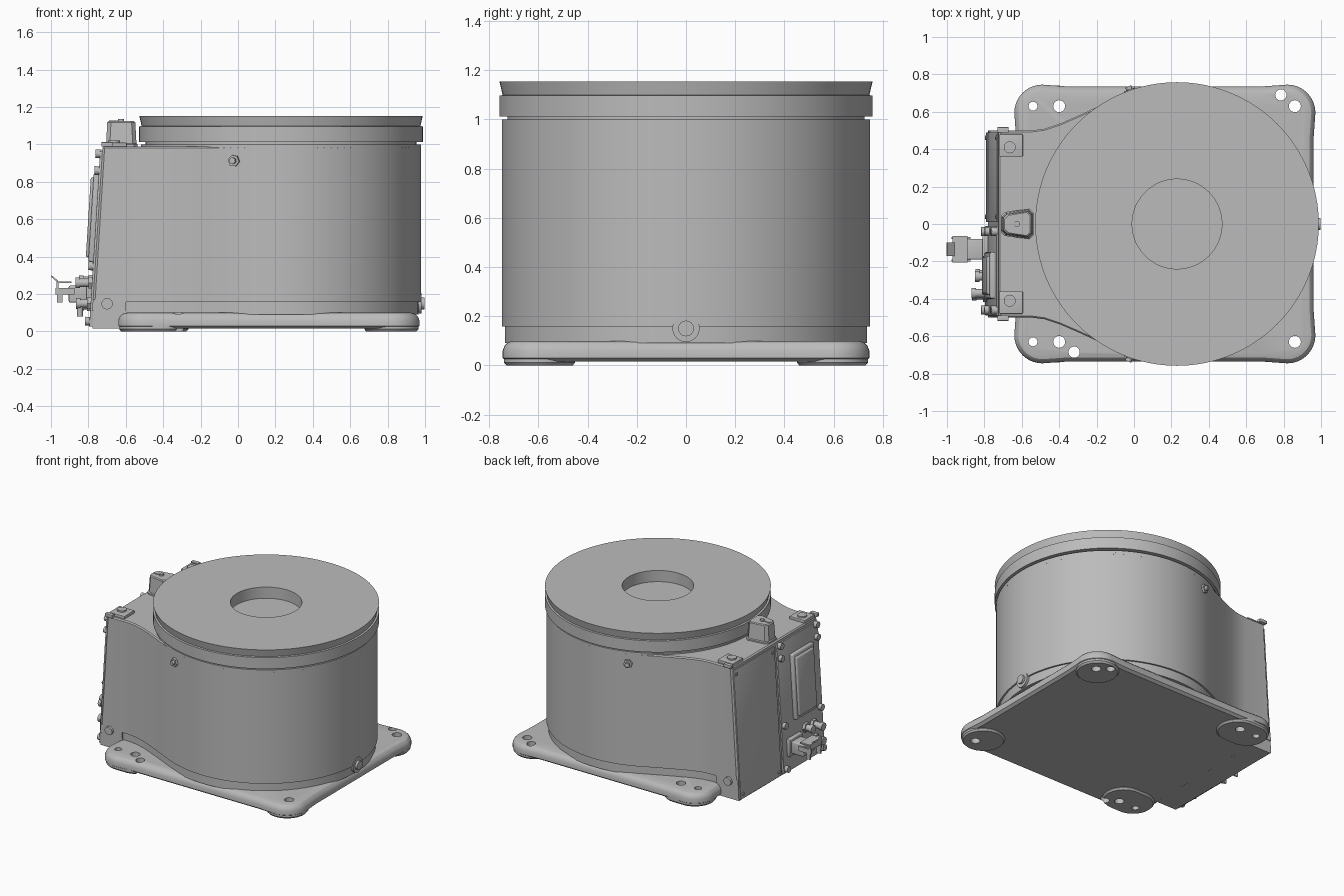
import bpy, bmesh
from math import sin, cos, pi, radians, sqrt
from mathutils import Matrix, Vector

cube = bpy.data.objects.get("Cube")
if cube:
    bpy.data.objects.remove(cube)

grey = bpy.data.materials.new("machine grey")
grey.use_nodes = True
grey.diffuse_color = (0.5, 0.5, 0.5, 1)
grey.node_tree.nodes["Principled BSDF"].inputs["Base Color"].default_value = (0.5, 0.5, 0.5, 1)

CX, R, TILT = 0.23, 0.748, 0.0624
parts = []


def finish(name, bm):
    bmesh.ops.recalc_face_normals(bm, faces=bm.faces)
    mesh = bpy.data.meshes.new(name)
    bm.to_mesh(mesh)
    bm.free()
    mesh.materials.append(grey)
    ob = bpy.data.objects.new(name, mesh)
    bpy.context.collection.objects.link(ob)
    parts.append(ob)
    return ob


def loft(name, rings):
    """Skin equal-length rings of points and cap both ends."""
    bm = bmesh.new()
    rows = [[bm.verts.new(p) for p in ring] for ring in rings]
    for a, b in zip(rows, rows[1:]):
        for i in range(len(a)):
            j = (i + 1) % len(a)
            bm.faces.new((a[i], a[j], b[j], b[i]))
    bm.faces.new(rows[0])
    bm.faces.new(rows[-1])
    return finish(name, bm)


def circle(x, y, z, r, n=24):
    return [(x + r * cos(2 * pi * i / n), y + r * sin(2 * pi * i / n), z) for i in range(n)]


def lathe(name, x, y, profile, n=24):
    return loft(name, [circle(x, y, z, r, n) for r, z in profile])


def box(name, centre, size, bevel=0.0, tilt=0.0):
    bm = bmesh.new()
    bmesh.ops.create_cube(bm, size=1)
    bmesh.ops.scale(bm, vec=size, verts=bm.verts)
    if bevel:
        bmesh.ops.bevel(bm, geom=bm.edges[:], offset=bevel, segments=3, profile=0.5, affect='EDGES')
    bmesh.ops.transform(bm, matrix=Matrix.Translation(centre) @ Matrix.Rotation(tilt, 4, 'Y'), verts=bm.verts)
    return finish(name, bm)


def rod(name, centre, axis, r, length, n=20):
    """Cylinder centred at a point along any axis."""
    bm = bmesh.new()
    turn = Vector((0, 0, 1)).rotation_difference(Vector(axis)).to_matrix().to_4x4()
    bmesh.ops.create_cone(bm, cap_ends=True, segments=n, radius1=r, radius2=r, depth=length,
                          matrix=Matrix.Translation(centre) @ turn)
    return finish(name, bm)


def back_x(z):
    return -0.785 + TILT * (z - 0.02)


def on_panel(z, out, y):
    return (back_x(z) - out, y, z)


# Base plate: rounded corners with slightly hollow edges
def base_ring(inset, z):
    pts = []
    for q, (x, y) in enumerate([(0.82, 0.595), (-0.49, 0.595), (-0.49, -0.595), (0.82, -0.595)]):
        r = 0.15 - inset
        d = Vector((cos(q * pi / 2), sin(q * pi / 2)))
        side = Vector((-d.y, d.x))
        c = Vector((x, y))
        pts.append(c + d * (r - 0.01) - side * 0.14)
        pts += [c + d * r * cos(t * pi / 20) + side * r * sin(t * pi / 20) for t in range(11)]
        pts.append(c + side * (r - 0.01) - d * 0.14)
    return [(p.x, p.y, z) for p in pts]


base = loft("base_plate", [base_ring(i, z) for i, z in
            ((0.02, 0.015), (0, 0.03), (0, 0.06), (0.008, 0.08), (0.022, 0.094), (0.045, 0.1))])

# Foot pads under the corners
drilled = [base]
for sy in (-1, 1):
    for name, x0, x1 in (("left", 0.82, 0.82), ("right", -0.49, -0.41)):
        def pad_ring(r, z):
            return [((x1 if cos(a) > 0 else x0) + r * cos(a), sy * 0.595 + r * sin(a), z)
                    for a in [2 * pi * (i + 0.5) / 48 for i in range(48)]]
        drilled.append(loft(name + "_foot_pad", [pad_ring(0.135, 0), pad_ring(0.145, 0.012), pad_ring(0.145, 0.03)]))

# Mounting holes through plate and pads
holes = [(-0.54, 0.63, 0.024), (-0.4, 0.63, 0.032), (0.785, 0.69, 0.03), (0.86, 0.63, 0.032),
         (-0.54, -0.63, 0.024), (-0.4, -0.63, 0.032), (-0.32, -0.685, 0.03), (0.86, -0.63, 0.032)]
for x, y, r in holes:
    cutter = rod("hole_cutter", (x, y, 0.05), (0, 0, 1), r, 0.3, 24)
    parts.remove(cutter)
    cutter.hide_render = True
    cutter.hide_set(True)
    for ob in drilled:
        if ob is base or (Vector((x, y, 0)) - sum((v.co for v in ob.data.vertices), Vector()) /
                          len(ob.data.vertices)).length < 0.25:
            mod = ob.modifiers.new("hole", 'BOOLEAN')
            mod.object, mod.operation, mod.solver = cutter, 'DIFFERENCE', 'EXACT'


# Housing: drum that blends into a narrow tail with a leaning back
def housing_ring(z, inset=0.0):
    r = R - inset
    half = [(back_x(z) + inset, 0.488), (back_x(z) + 0.012 + inset, 0.5), (-0.55, 0.5), (-0.48, 0.509),
            (-0.4, 0.535), (-0.3, 0.578), (-0.2, 0.624)]
    half = [(x, y - inset) for x, y in half]
    half += [(CX + r * cos(a), r * sin(a)) for a in [radians(114 - 114 * i / 38) for i in range(39)]]
    half += [(x, -y) for x, y in half[-2::-1]]
    return [(x, y, z) for x, y in half]


loft("housing_cover", [housing_ring(0.157), housing_ring(0.982), housing_ring(0.99, 0.008)])
loft("lower_housing", [housing_ring(0.09, 0.012), housing_ring(0.16, 0.012)])
lathe("drum_shoulder", CX, 0, [(R, 0.97), (R, 1.0), (0.73, 1.0)], 128)


# Tail foot
def tail_ring(z, inset):
    x0, y = back_x(z) + inset, 0.5 - inset
    return [(x0, -y, z), (-0.6, -y, z), (-0.6, y, z), (x0, y, z)]


loft("tail_cover_skirt", [tail_ring(0.11, 0), tail_ring(0.17, 0)])
loft("tail_foot", [tail_ring(0.016, 0.006), tail_ring(0.12, 0.006)])

# Turntable with central recess, flared rim and lower band
lathe("turntable", CX, 0, [(0.24, 1.07), (0.24, 1.153), (0.758, 1.153), (0.745, 1.098), (0.758, 1.096),
                           (0.758, 1.012), (0.725, 1.012), (0.725, 0.985)], 128)

# Boss and screw on the left end of the drum
rod("end_boss", (0.967, 0, 0.15), (1, 0, 0), 0.055, 0.03, 32)
rod("end_screw", (0.98, 0, 0.15), (1, 0, 0), 0.032, 0.036, 24)

for sy in (-1, 1):
    # Side lifting fittings on the drum
    out = Vector((-0.25, sy * sqrt(R * R - 0.0625), 0)).normalized()
    spot = Vector((CX, 0, 0.913)) + out * R
    rod("fitting_hex", spot, out, 0.032, 0.03, 6)
    rod("fitting_nipple", spot + out * 0.015, out, 0.017, 0.035, 12)
    # Tail corner pads and screws
    box("top_pad", (-0.657, sy * 0.42, 0.997), (0.125, 0.12, 0.026), 0.004)
    rod("top_screw", (-0.664, sy * 0.41, 1.011), (0, 0, 1), 0.032, 0.02)
    rod("tail_side_screw", (-0.7, sy * 0.503, 0.148), (0, 1, 0), 0.03, 0.03)
    box("upper_side_tab", (-0.7, sy * 0.503, 1.0), (0.06, 0.03, 0.024), 0.003)

# Tapered post on top of the tail
def post_ring(z, inset):
    a, b = 0.058 - inset, 0.074 - inset
    x0, x1 = -0.705 + inset, -0.543 - inset
    c = 0.02
    return [(x0 + c, -a, z), (x1 - c, -b, z), (x1, -b + c, z), (x1, b - c, z),
            (x1 - c, b, z), (x0 + c, a, z), (x0, a - c, z), (x0, -a + c, z)]


loft("post", [post_ring(0.98, -0.006), post_ring(1.0, -0.006), post_ring(1.005, 0), post_ring(1.118, 0.006), post_ring(1.124, 0.012)])
rod("post_button", (-0.625, 0, 1.126), (0, 0, 1), 0.016, 0.018)
box("post_latch", (-0.66, 0, 1.124), (0.06, 0.014, 0.008))

# Rear panels either side of a seam
for name, y, thick in (("plain_panel", 0.25, 0.014), ("connector_panel", -0.25, 0.022)):
    box(name, on_panel(0.495, 0, y), (thick, 0.478, 0.94), 0.002, TILT)
normal = (-1, 0, TILT)
for z in (0.06, 0.93):
    for y in (0.04, 0.46):
        rod("plain_panel_screw", on_panel(z, 0.008, y), normal, 0.012, 0.01, 12)
for z, y in ((0.055, -0.46), (0.055, -0.04), (0.35, -0.46), (0.37, -0.04), (0.86, -0.46), (0.86, -0.04), (0.95, -0.46), (0.95, -0.04)):
    rod("connector_panel_screw", on_panel(z, 0.02, y), normal, 0.023, 0.03, 16)

# Access cover with raised lid
box("access_cover_frame", on_panel(0.61, 0.02, -0.275), (0.035, 0.25, 0.48), 0.012, TILT)
box("access_cover_lid", on_panel(0.61, 0.037, -0.275), (0.03, 0.21, 0.43), 0.012, TILT)

# Square socket with spring clip
box("socket_flange", (-0.795, -0.135, 0.2), (0.03, 0.15, 0.13), 0.005)
box("socket_body", (-0.85, -0.135, 0.2), (0.11, 0.11, 0.09), 0.008)
for y in (-0.075, -0.195):
    box("clip_arm", (-0.925, y, 0.215), (0.1, 0.012, 0.035))
    box("clip_hook", (-0.953, y, 0.19), (0.03, 0.012, 0.07))
box("clip_bridge", (-0.93, -0.135, 0.263), (0.08, 0.14, 0.01))
box("clip_front", (-0.965, -0.135, 0.245), (0.01, 0.13, 0.045))
box("clip_lip", (-0.981, -0.135, 0.282), (0.046, 0.07, 0.008), 0, radians(40))

# Round connectors
for y, z, reach in ((-0.37, 0.26, 0.1), (-0.28, 0.27, 0.08), (-0.38, 0.15, 0.09), (-0.27, 0.14, 0.07)):
    rod("connector_collar", (back_x(z) - 0.015, y, z), (1, 0, 0), 0.036, 0.03, 6)
    rod("connector_barrel", (back_x(z) - reach / 2, y, z), (1, 0, 0), 0.023, reach)
    rod("connector_cap", (back_x(z) - reach + 0.012, y, z), (1, 0, 0), 0.029, 0.024)
rod("cable_stub", (-0.845, -0.38, 0.115), (0, 0, 1), 0.016, 0.07)

# Smooth curved faces while keeping edges crisp
bpy.ops.object.select_all(action='DESELECT')
for ob in parts:
    ob.select_set(True)
bpy.context.view_layer.objects.active = base
bpy.ops.object.shade_smooth_by_angle(angle=radians(30))
